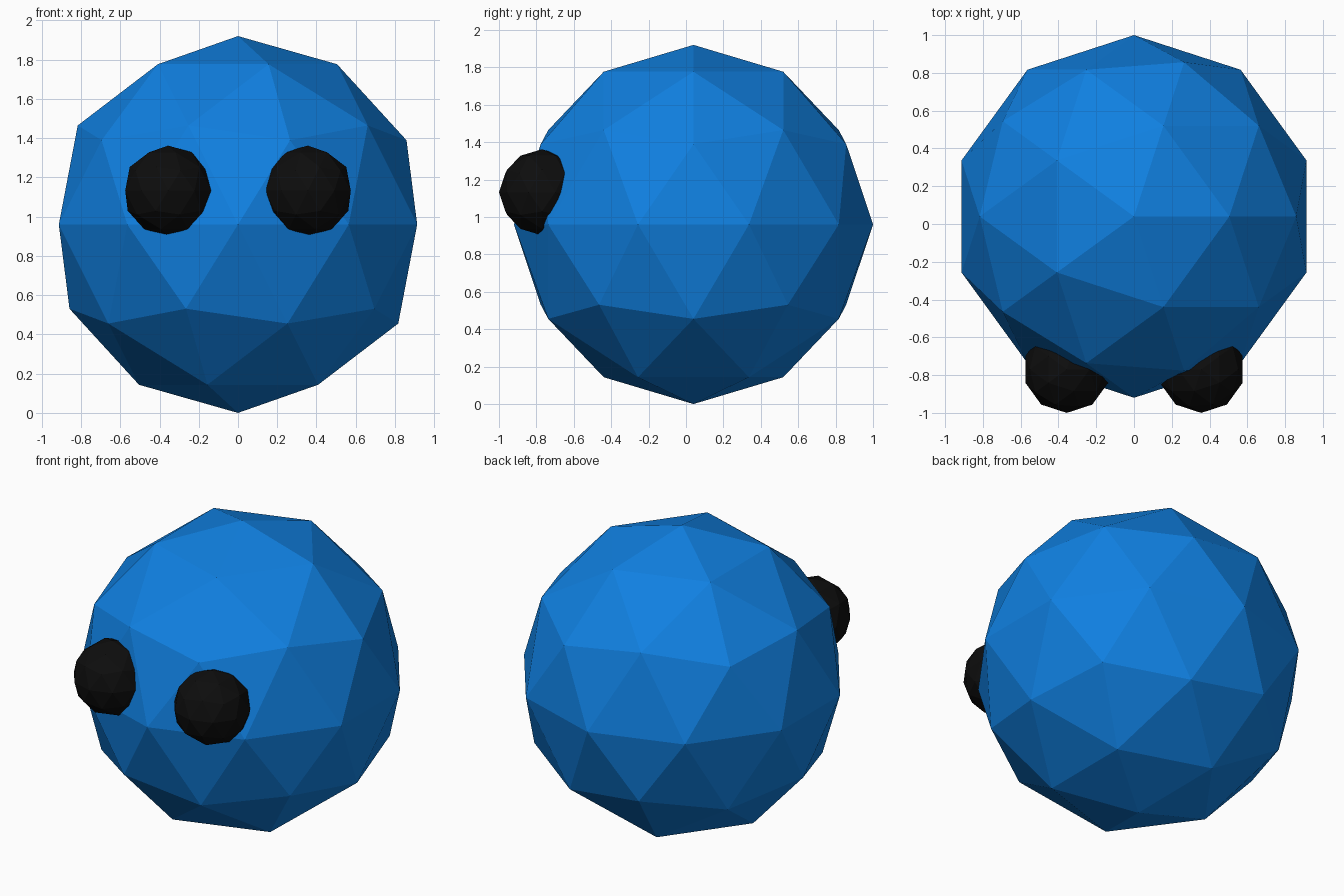
import bpy

if "Cube" in bpy.data.objects:
    bpy.data.objects.remove(bpy.data.objects["Cube"])


def material(name, rgb):
    m = bpy.data.materials.new(name)
    m.diffuse_color = (*rgb, 1.0)
    m.use_nodes = True
    m.node_tree.nodes["Principled BSDF"].inputs["Base Color"].default_value = m.diffuse_color
    return m


def faceted_ball(name, radius, location, mat, mirror=False):
    bpy.ops.mesh.primitive_ico_sphere_add(subdivisions=2, radius=radius, location=location)
    ob = bpy.context.object
    ob.name = name
    if mirror:
        # reflect the facets so the pair is symmetrical
        for v in ob.data.vertices:
            v.co.x = -v.co.x
        ob.data.flip_normals()
    ob.data.materials.append(mat)
    bpy.ops.object.shade_flat()
    return ob


blue = material("bright blue", (0.005, 0.215, 0.75))
black = material("black", (0.004, 0.004, 0.004))

# Round faceted body
faceted_ball("body", 0.96, (0, 0.04, 0.96), blue)

# Pair of eyes sunk into the front
faceted_ball("left_eye", 0.23, (-0.356, -0.77, 1.132), black)
faceted_ball("right_eye", 0.23, (0.356, -0.77, 1.132), black, mirror=True)
